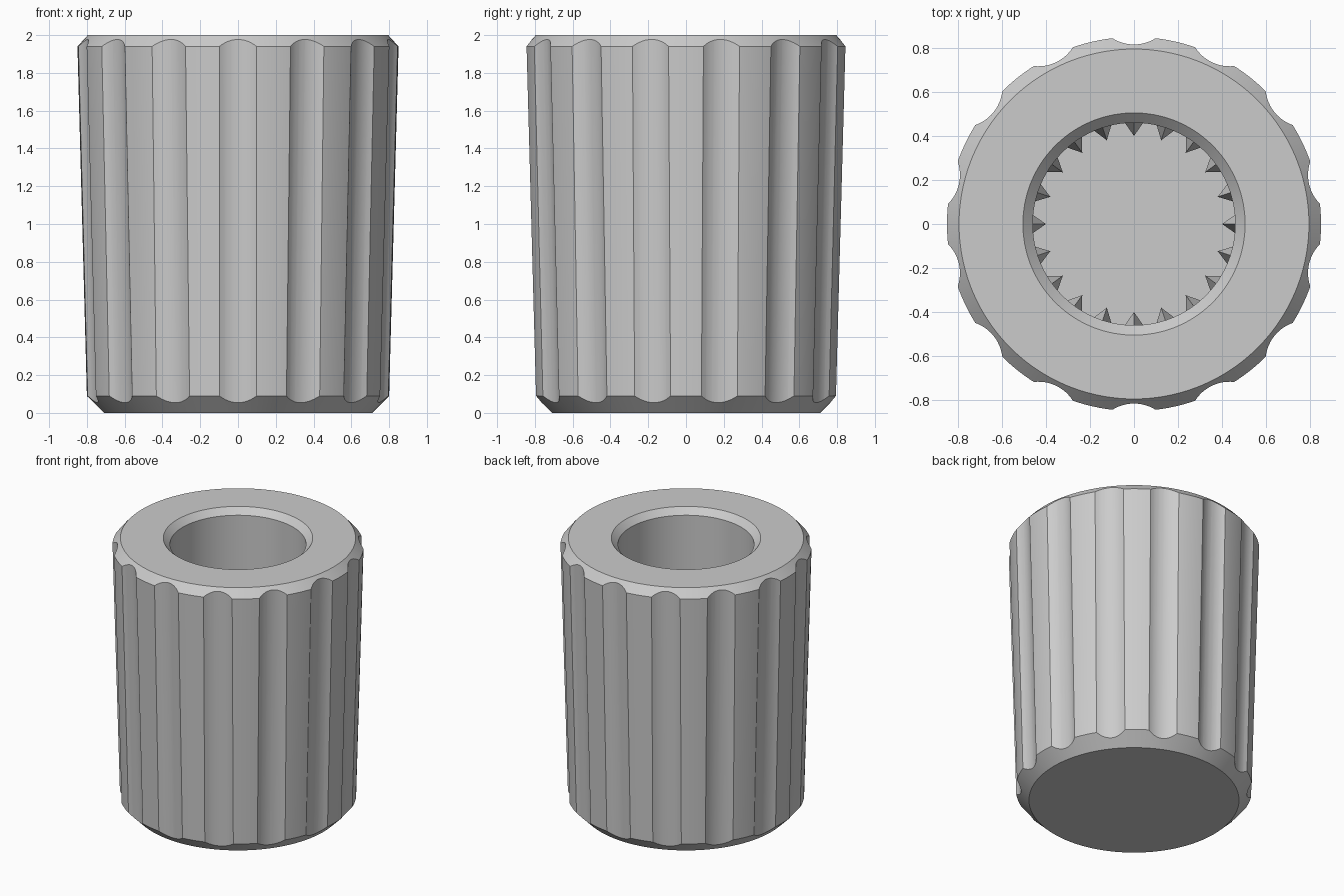
import bpy, bmesh, math
from mathutils import Matrix, Vector

if "Cube" in bpy.data.objects:
    bpy.data.objects.remove(bpy.data.objects["Cube"])

grey = bpy.data.materials.new("light_grey")
grey.diffuse_color = (0.6, 0.6, 0.6, 1)
grey.use_nodes = True
grey.node_tree.nodes["Principled BSDF"].inputs["Base Color"].default_value = grey.diffuse_color


def make_object(name, bm):
    bmesh.ops.recalc_face_normals(bm, faces=bm.faces[:])
    mesh = bpy.data.meshes.new(name)
    bm.to_mesh(mesh)
    bm.free()
    mesh.materials.append(grey)
    obj = bpy.data.objects.new(name, mesh)
    bpy.context.collection.objects.link(obj)
    return obj


def shade(obj, degrees):
    bpy.ops.object.select_all(action='DESELECT')
    obj.select_set(True)
    bpy.context.view_layer.objects.active = obj
    bpy.ops.object.shade_smooth_by_angle(angle=math.radians(degrees))


def revolve(profile, segments):
    """Spin an (r, z) profile around z; both ends are capped."""
    bm = bmesh.new()
    rings = []
    for r, z in profile:
        rings.append([bm.verts.new((r * math.cos(2 * math.pi * i / segments),
                                    r * math.sin(2 * math.pi * i / segments), z))
                      for i in range(segments)])
    for a, b in zip(rings, rings[1:]):
        for i in range(segments):
            j = (i + 1) % segments
            bm.faces.new((a[i], a[j], b[j], b[i]))
    bm.faces.new(rings[0])
    bm.faces.new(rings[-1])
    return bm


FLOOR = 0.45
# Tapered knob body with chamfers and a blind bore
knob = make_object("knob_body", revolve(
    [(0.71, 0), (0.80, 0.09), (0.85, 1.94), (0.795, 2.0),
     (0.505, 2.0), (0.46, 1.955), (0.46, FLOOR)], 140))

# Grip flutes, leaning with the taper
FLUTES, FLUTE_R = 14, 0.18
tilt = math.atan2(0.05, 1.85)
bm = bmesh.new()
for k in range(FLUTES):
    place = (Matrix.Rotation(math.pi / 2 + 2 * math.pi * k / FLUTES, 4, 'Z')
             @ Matrix.Translation((0.79 + FLUTE_R, 0, 1.015))
             @ Matrix.Rotation(tilt, 4, 'Y'))
    bmesh.ops.create_cone(bm, cap_ends=True, segments=64, radius1=FLUTE_R,
                          radius2=FLUTE_R, depth=2.6, matrix=place)
cutter = make_object("flute_cutter", bm)
cutter.hide_render = True
cut = knob.modifiers.new("flutes", 'BOOLEAN')
cut.operation = 'DIFFERENCE'
cut.solver = 'EXACT'
cut.object = cutter
bpy.context.view_layer.objects.active = knob
bpy.ops.object.modifier_apply(modifier=cut.name)
bpy.data.objects.remove(cutter)
shade(knob, 25)

# Spline teeth inside the bore, with sloped lead-in tops
TEETH, TIP, ROOT, HALF = 20, 0.40, 0.465, 0.045
bm = bmesh.new()
for k in range(TEETH):
    turn = Matrix.Rotation(2 * math.pi * k / TEETH, 3, 'Z')

    def point(r, y, z):
        return bm.verts.new(turn @ Vector((r, y, z)))

    low = [point(TIP, 0, FLOOR), point(ROOT, HALF, FLOOR), point(ROOT, -HALF, FLOOR)]
    mid = [point(TIP, 0, 1.15), point(ROOT, HALF, 1.15), point(ROOT, -HALF, 1.15)]
    peak = point(ROOT, 0, 1.3)
    for i in range(3):
        j = (i + 1) % 3
        bm.faces.new((low[i], low[j], mid[j], mid[i]))
        bm.faces.new((mid[i], mid[j], peak))
    bm.faces.new(low)
make_object("spline_teeth", bm)
